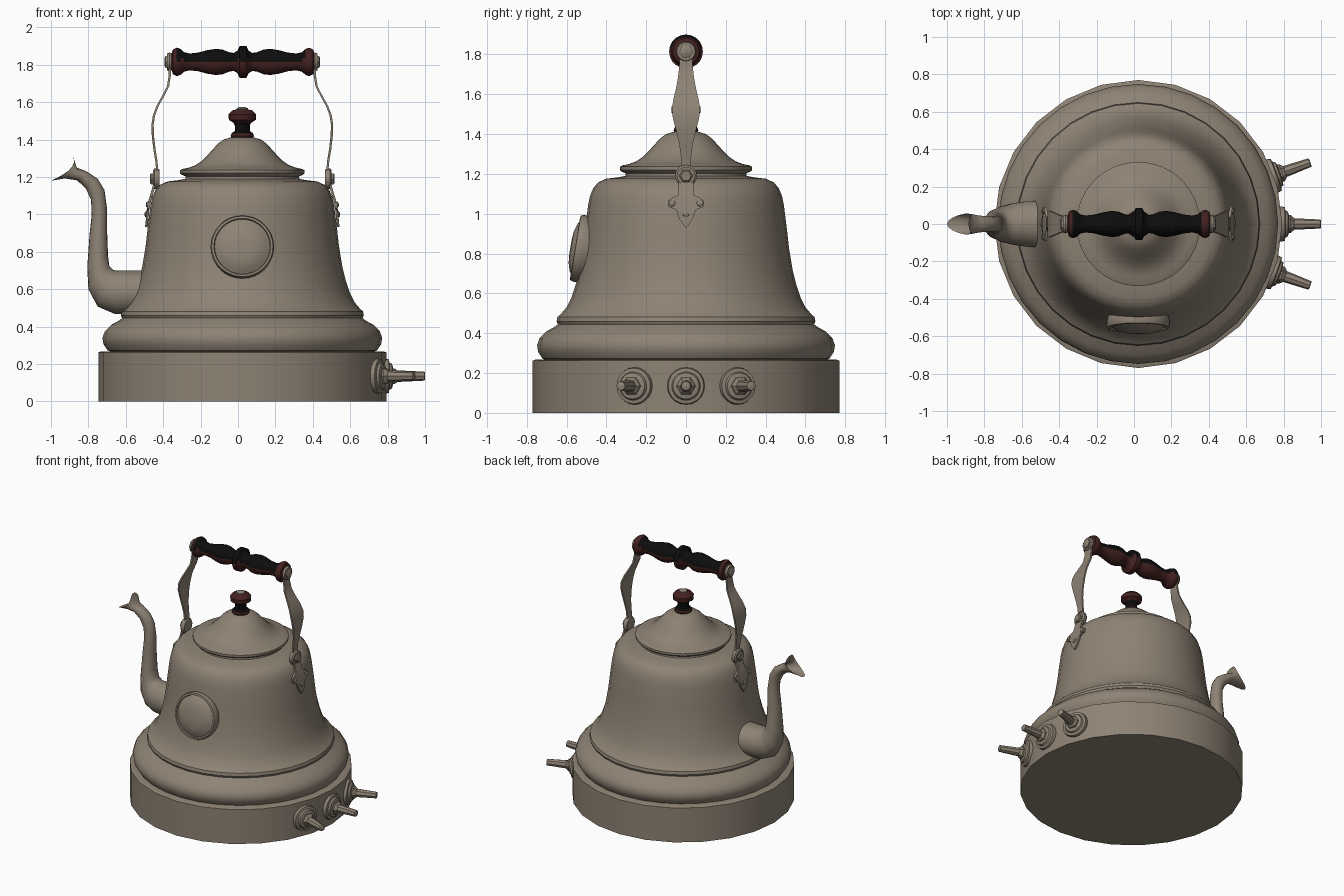
import bpy, bmesh, math
from mathutils import Matrix, Vector

CX = 0.023  # kettle axis


def material(name, rgb):
    m = bpy.data.materials.new(name)
    m.diffuse_color = (*rgb, 1)
    return m


METAL = material("warm grey metal", (0.27, 0.225, 0.175))
RED = material("dark red wood", (0.055, 0.015, 0.014))
BLACK = material("black wood", (0.004, 0.004, 0.004))


def finish(name, bm, mats, angle=35, rule=None):
    bmesh.ops.recalc_face_normals(bm, faces=bm.faces)
    if rule:
        bm.normal_update()
        for f in bm.faces:
            f.material_index = rule(f)
    me = bpy.data.meshes.new(name)
    bm.to_mesh(me)
    bm.free()
    for m in mats:
        me.materials.append(m)
    ob = bpy.data.objects.new(name, me)
    bpy.context.collection.objects.link(ob)
    bpy.ops.object.select_all(action='DESELECT')
    ob.select_set(True)
    bpy.context.view_layer.objects.active = ob
    bpy.ops.object.shade_smooth_by_angle(angle=math.radians(angle))
    return ob


def skin(bm, rings, caps=(True, True)):
    rows = [[bm.verts.new(p) for p in ring] for ring in rings]
    n = len(rows[0])
    for a, b in zip(rows, rows[1:]):
        for i in range(n):
            j = (i + 1) % n
            bm.faces.new((a[i], a[j], b[j], b[i]))
    if caps[0]:
        bm.faces.new(rows[0])
    if caps[1]:
        bm.faces.new(rows[-1])


def lathe(name, prof, seg=32, mat=None, mats=(METAL,), angle=35, rule=None):
    """Spin (radius, height) points about local z, placed by a matrix."""
    mat = mat or Matrix.Translation((CX, 0, 0))
    bm = bmesh.new()
    skin(bm, [[mat @ Vector((r * math.cos(2 * math.pi * i / seg),
                             r * math.sin(2 * math.pi * i / seg), z))
               for i in range(seg)] for r, z in prof])
    return finish(name, bm, mats, angle, rule)


def aim(loc, direction):
    return Matrix.Translation(loc) @ Vector(direction).to_track_quat('Z', 'Y').to_matrix().to_4x4()


# Heating base, bell body and lid
lathe("base", [(0.77, 0), (0.77, 0.262), (0.755, 0.268), (0.70, 0.268)], 24)
lathe("body", [(0.69, 0.262), (0.72, 0.272), (0.742, 0.305), (0.748, 0.34), (0.735, 0.375),
               (0.70, 0.41), (0.66, 0.432), (0.643, 0.445), (0.65, 0.46), (0.645, 0.482),
               (0.63, 0.495), (0.60, 0.53), (0.575, 0.58), (0.555, 0.64), (0.535, 0.72),
               (0.517, 0.83), (0.507, 0.92), (0.492, 1.04), (0.482, 1.09), (0.465, 1.13),
               (0.44, 1.158), (0.40, 1.176), (0.34, 1.183), (0.305, 1.19), (0.30, 1.22)])
lathe("lid", [(0.295, 1.2), (0.325, 1.212), (0.332, 1.22), (0.332, 1.236), (0.318, 1.243),
              (0.285, 1.25), (0.25, 1.263), (0.22, 1.283), (0.19, 1.312), (0.16, 1.345),
              (0.13, 1.378), (0.10, 1.4), (0.06, 1.412), (0.02, 1.414)])

# Lid knob with a black neck and a metal tip
lathe("lid_knob", [(0.058, 1.408), (0.062, 1.42), (0.056, 1.435), (0.04, 1.445), (0.04, 1.475),
                   (0.048, 1.49), (0.072, 1.505), (0.074, 1.535), (0.055, 1.555), (0.03, 1.562)],
      16, mats=(RED, BLACK),
      rule=lambda f: int(1.437 < f.calc_center_median().z < 1.495))
lathe("knob_tip", [(0.034, 1.555), (0.03, 1.567), (0.015, 1.574)], 12)

# Turned wooden grip: black on top, red underneath and at the ends
half = [(0.085, 0.018), (0.06, 0.03), (0.048, 0.05), (0.052, 0.075), (0.066, 0.11), (0.07, 0.145),
        (0.063, 0.19), (0.05, 0.24), (0.045, 0.285), (0.052, 0.315), (0.07, 0.335),
        (0.076, 0.355), (0.066, 0.375), (0.04, 0.383)]
grip = [(r, -z) for r, z in reversed(half)] + half
lathe("grip", grip, 20, aim((CX + 0.004, 0, 1.815), (1, 0, 0)), (RED, BLACK), 45,
      lambda f: int(f.normal.z > 0.12 and abs(f.calc_center_median().x - CX) < 0.345))


# Handle straps, brackets, bolts and rivets on both sides
def strip(name, rows, s, thick):
    bm = bmesh.new()
    sides = []
    for o, z, w in rows:
        sides.append([(CX + s * (o + d), y, z) for d, y in
                      ((-thick / 2, -w), (thick / 2, -w), (thick / 2, w), (-thick / 2, w))])
    skin(bm, sides)
    finish(name, bm, (METAL,))


for s, side in ((-1, "left"), (1, "right")):
    strip("strap_" + side,
          [(0.39, 1.845, 0.022), (0.388, 1.80, 0.032), (0.388, 1.74, 0.034), (0.397, 1.685, 0.04),
           (0.425, 1.63, 0.05), (0.453, 1.58, 0.062), (0.472, 1.53, 0.071), (0.48, 1.48, 0.066),
           (0.478, 1.42, 0.05), (0.47, 1.35, 0.034), (0.46, 1.29, 0.026), (0.455, 1.24, 0.026),
           (0.455, 1.18, 0.03)], s, 0.012)
    strip("bracket_" + side,
          [(0.458, 1.20, 0.04), (0.478, 1.13, 0.037), (0.488, 1.095, 0.038), (0.493, 1.08, 0.07),
           (0.496, 1.065, 0.09), (0.502, 1.035, 0.088), (0.505, 1.02, 0.05), (0.509, 0.97, 0.032),
           (0.513, 0.932, 0.004)], s, 0.014)
    for y, z, o in ((-0.07, 1.052, 0.497), (0.07, 1.052, 0.497), (0, 1.0, 0.504)):
        lathe("rivet_" + side, [(0.018, 0), (0.016, 0.014), (0.007, 0.019)], 10,
              aim((CX + s * o, y, z), (s, 0, 0.12)))
    lathe("hinge_disc_" + side, [(0.048, -0.018), (0.055, -0.008), (0.055, 0.01), (0.045, 0.018)], 20,
          aim((CX + s * 0.46, 0, 1.19), (s, 0, 0)))
    lathe("hinge_nut_" + side, [(0.034, 0), (0.034, 0.028), (0.026, 0.034)], 6,
          aim((CX + s * 0.46, 0, 1.19), (s, 0, 0)))
    lathe("grip_washer_" + side, [(0.046, -0.01), (0.05, 0.0), (0.046, 0.014)], 16,
          aim((CX + s * 0.388, 0, 1.815), (s, 0, 0)))
    lathe("grip_nut_" + side, [(0.036, 0), (0.036, 0.022), (0.026, 0.028)], 6,
          aim((CX + s * 0.388, 0, 1.815), (s, 0, 0)))

# Round plaque on the front, tilted with the wall
lathe("plaque", [(0.155, -0.075), (0.168, -0.03), (0.17, -0.005), (0.164, 0.012), (0.152, 0.014),
                 (0.148, 0.004), (0.14, 0.008), (0.12, 0.022), (0.08, 0.034), (0.03, 0.038)],
      32, aim((CX, -0.543, 0.827), (0, -1, 0.165)))

# Three radial taps on the base
for name, a in (("front", -19.7), ("middle", 0), ("back", 19.7)):
    d = Vector((math.cos(math.radians(a)), math.sin(math.radians(a)), 0))
    m = aim(Vector((CX, 0, 0.135)), d)
    lathe("tap_" + name, [(0.09, 0.745), (0.094, 0.765), (0.09, 0.783), (0.072, 0.787),
                          (0.066, 0.80), (0.045, 0.806)], 20, m)
    lathe("tap_nut_" + name, [(0.048, 0.79), (0.048, 0.815), (0.03, 0.835)], 6, m)
    lathe("tap_stem_" + name, [(0.03, 0.80), (0.03, 0.85), (0.024, 0.974), (0.018, 0.977)], 8, m)

# Spout: each ring is (outer x, z, inner x, z, half width, mouth scoop)
spout = [(-0.42, 0.47, -0.42, 0.70, 0.13, 0), (-0.56, 0.465, -0.56, 0.70, 0.125, 0),
         (-0.66, 0.468, -0.64, 0.70, 0.112, 0), (-0.75, 0.507, -0.668, 0.702, 0.095, 0),
         (-0.80, 0.60, -0.688, 0.725, 0.077, 0), (-0.806, 0.72, -0.695, 0.78, 0.065, 0),
         (-0.793, 0.90, -0.70, 0.92, 0.052, 0), (-0.782, 1.0, -0.70, 1.03, 0.046, 0),
         (-0.786, 1.08, -0.714, 1.13, 0.042, 0), (-0.815, 1.14, -0.75, 1.19, 0.042, 0),
         (-0.86, 1.182, -0.81, 1.23, 0.046, 0), (-0.925, 1.192, -0.862, 1.25, 0.054, 0.02),
         (-1.0, 1.18, -0.885, 1.315, 0.056, 0.05)]
N = 18
bm = bmesh.new()
rings = []
for ox, oz, ix, iz, w, scoop in spout:
    o, i = Vector((ox, 0, oz)), Vector((ix, 0, iz))
    ring = []
    for k in range(N):
        t = 2 * math.pi * k / N
        p = (o + i) / 2 + (o - i) / 2 * math.cos(t)
        ring.append(p + Vector((scoop * math.sin(t) ** 2, w * math.sin(t), 0)))
    rings.append(ring)
skin(bm, rings, (True, False))
finish("spout", bm, (METAL,), 50)
